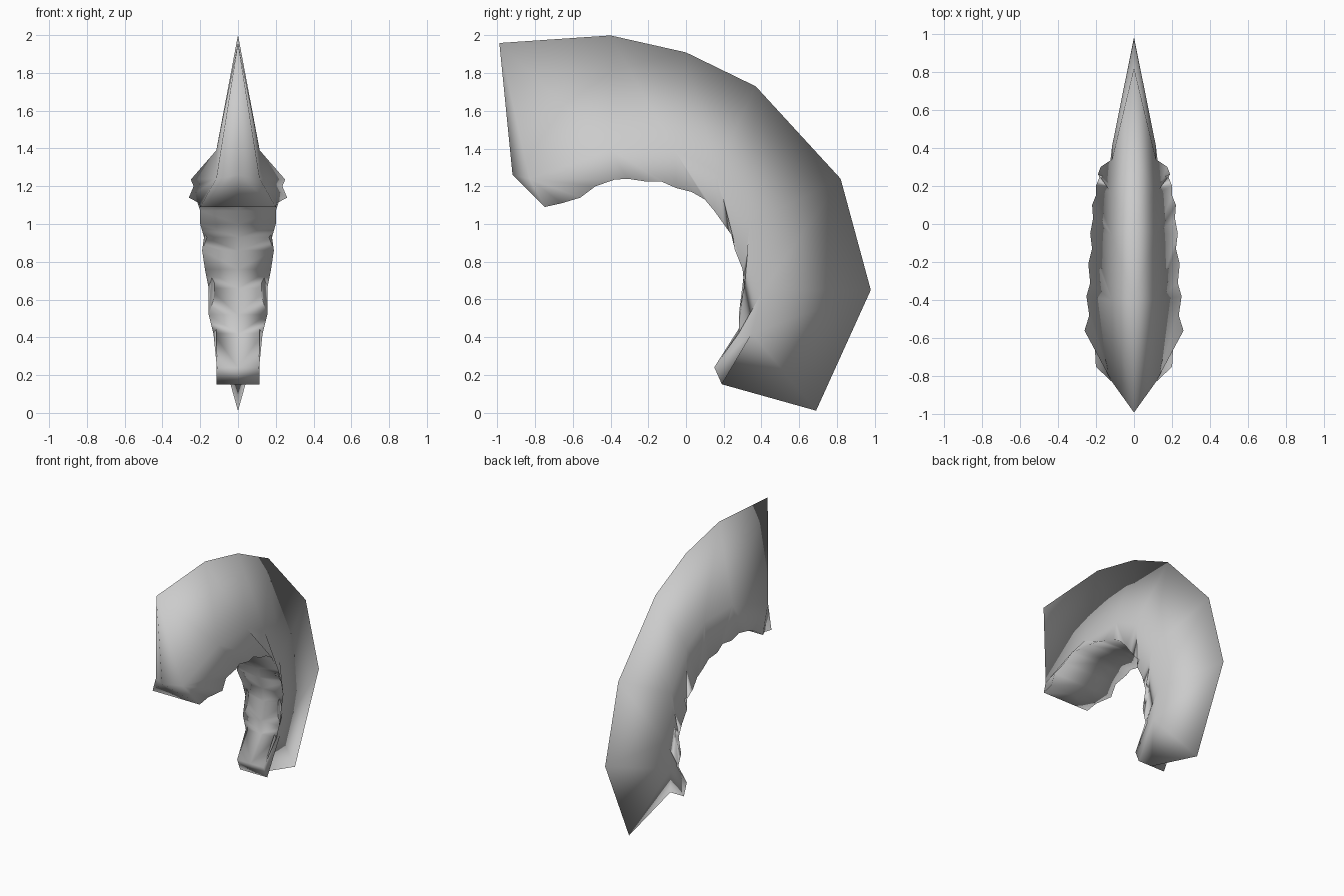
import bpy, bmesh
from mathutils import Vector

if "Cube" in bpy.data.objects:
    bpy.data.objects.remove(bpy.data.objects["Cube"])

# Sharp outer ridge, listed from the front end to the tail as (y, z)
crest = [(-.99, 1.96), (-.40, 2.0), (0, 1.91), (.37, 1.73), (.82, 1.24), (.98, .65), (.69, .01)]
# Line where the wedge meets the inner flange
neck = [(-.83, 1.24), (-.40, 1.39), (-.06, 1.39), (.16, 1.28), (.34, 1.0), (.41, .65), (.35, .42)]
# Wavy inner rim as (half width, y, z)
rim = [(.20, -.75, 1.09), (.205, -.66, 1.11), (.26, -.56, 1.14), (.235, -.48, 1.20), (.25, -.38, 1.235),
       (.23, -.31, 1.24), (.24, -.21, 1.225), (.22, -.13, 1.225), (.23, -.05, 1.19), (.215, .03, 1.17),
       (.22, .10, 1.13), (.20, .15, 1.07), (.20, .20, 1.0), (.18, .25, .93), (.19, .26, .86),
       (.175, .30, .76), (.155, .31, .66), (.155, .28, .52), (.13, .28, .42), (.112, .15, .24), (.115, .19, .15)]

bm = bmesh.new()


def row(points):
    return [bm.verts.new(p) for p in points]


def params(verts):
    """Normalised distance along a row."""
    d = [0.0]
    for a, b in zip(verts, verts[1:]):
        d.append(d[-1] + (b.co - a.co).length)
    return [v / d[-1] for v in d]


def zip_rows(a, b):
    """Fill between two rows that may have different counts."""
    pa, pb = params(a), params(b)
    i = j = 0
    while i < len(a) - 1 or j < len(b) - 1:
        step_a = j == len(b) - 1 or (i < len(a) - 1 and pa[i + 1] <= pb[j + 1])
        if step_a:
            bm.faces.new((a[i], a[i + 1], b[j]))
            i += 1
        else:
            bm.faces.new((a[i], b[j + 1], b[j]))
            j += 1


c = row([(0, y, z) for y, z in crest])
n = row([(.115, y, z) for y, z in neck])
r = row(rim)
m = row([(0, y, z) for x, y, z in rim])

# Half of the body: wedge side, flange, inner surface
for a, b in zip(range(6), range(1, 7)):
    bm.faces.new((c[a], c[b], n[b], n[a]))
zip_rows(n, r)
for a in range(len(r) - 1):
    bm.faces.new((r[a], r[a + 1], m[a + 1], m[a]))

# Front end with its middle point
f = bm.verts.new((0, -.92, 1.26))
for tri in ((c[0], f, n[0]), (f, n[0], r[0]), (f, r[0], m[0])):
    bm.faces.new(tri)
# Tail end
bm.faces.new((c[-1], m[-1], n[-1]))
bm.faces.new((n[-1], r[-1], m[-1]))

# Other half
bmesh.ops.mirror(bm, geom=bm.verts[:] + bm.edges[:] + bm.faces[:], axis='X', merge_dist=1e-4)
bmesh.ops.recalc_face_normals(bm, faces=bm.faces[:])
for face in bm.faces:
    face.smooth = True

mesh = bpy.data.meshes.new("curved_ridge")
bm.to_mesh(mesh)
bm.free()
obj = bpy.data.objects.new("curved_ridge", mesh)
bpy.context.collection.objects.link(obj)

mat = bpy.data.materials.new("plain grey")
mat.diffuse_color = (.6, .6, .6, 1)
mat.use_nodes = True
mat.node_tree.nodes["Principled BSDF"].inputs["Base Color"].default_value = mat.diffuse_color
mesh.materials.append(mat)
